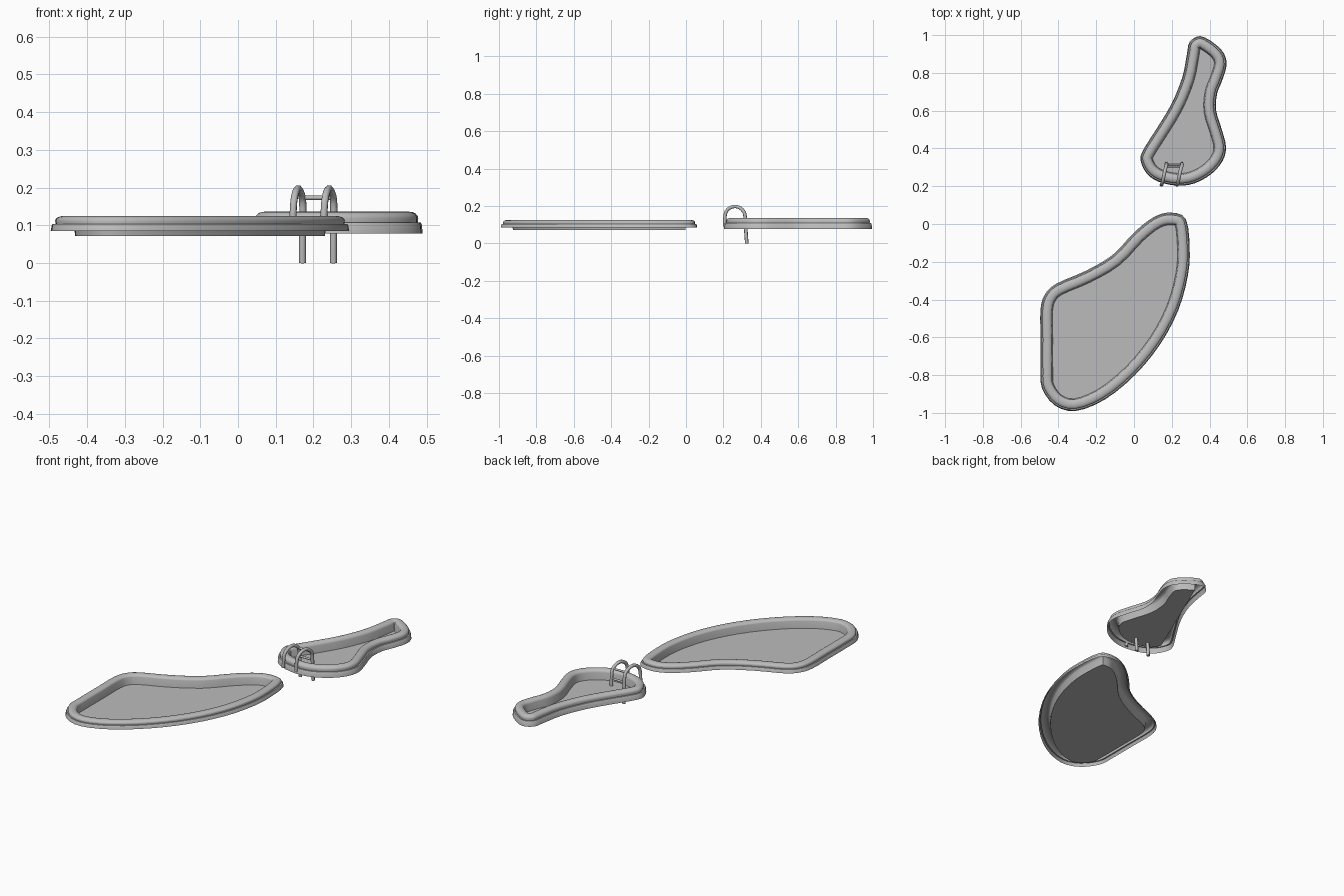
import bpy, bmesh, math
from mathutils import Vector

if "Cube" in bpy.data.objects:
    bpy.data.objects.remove(bpy.data.objects["Cube"], do_unlink=True)

grey = bpy.data.materials.new("plain_grey")
grey.use_nodes = True
colour = (0.5, 0.5, 0.5, 1)
grey.diffuse_color = colour
grey.node_tree.nodes["Principled BSDF"].inputs["Base Color"].default_value = colour


def finish(obj, angle):
    obj.data.materials.append(grey)
    bpy.ops.object.select_all(action="DESELECT")
    obj.select_set(True)
    bpy.context.view_layer.objects.active = obj
    bpy.ops.object.shade_smooth_by_angle(angle=math.radians(angle))


def spline(points, steps, closed):
    """Catmull-Rom curve through the points."""
    n = len(points)
    pts = [Vector(p) for p in points]
    at = (lambda i: pts[i % n]) if closed else (lambda i: pts[max(0, min(n - 1, i))])
    out = []
    for i in range(n if closed else n - 1):
        a, b, c, d = (at(i + k) for k in (-1, 0, 1, 2))
        for s in range(steps):
            t = s / steps
            out.append(0.5 * (2 * b + (c - a) * t + (2 * a - 5 * b + 4 * c - d) * t ** 2
                              + (3 * b - a - 3 * c + d) * t ** 3))
    return out if closed else out + [pts[-1]]


def pool(name, outline, profile):
    """Sweep a rim profile of (inset, height) around a counter-clockwise outline, then fill the floor."""
    path = spline(outline, 3, True)
    n = len(path)
    bm = bmesh.new()
    rings = []
    for inset, z in profile:
        ring = []
        for i, p in enumerate(path):
            along = (path[(i + 1) % n] - path[i - 1]).normalized()
            q = p + Vector((-along.y, along.x)) * inset
            ring.append(bm.verts.new((q.x, q.y, z)))
        rings.append(ring)
    for low, high in zip(rings, rings[1:]):
        for i in range(n):
            j = (i + 1) % n
            bm.faces.new((low[i], low[j], high[j], high[i]))
    bm.faces.new(rings[-1])
    mesh = bpy.data.meshes.new(name)
    bm.to_mesh(mesh)
    bm.free()
    obj = bpy.data.objects.new(name, mesh)
    bpy.context.collection.objects.link(obj)
    finish(obj, 40)


def tube(name, points, radius):
    curve = bpy.data.curves.new(name, "CURVE")
    curve.dimensions = "3D"
    curve.bevel_depth = radius
    curve.bevel_resolution = 2
    curve.use_fill_caps = True
    line = curve.splines.new("POLY")
    line.points.add(len(points) - 1)
    for p, co in zip(line.points, points):
        p.co = (*co, 1)
    temp = bpy.data.objects.new(name, curve)
    bpy.context.collection.objects.link(temp)
    bpy.context.view_layer.update()
    mesh = bpy.data.meshes.new_from_object(temp.evaluated_get(bpy.context.evaluated_depsgraph_get()))
    bpy.data.objects.remove(temp, do_unlink=True)
    mesh.materials.clear()
    obj = bpy.data.objects.new(name, mesh)
    bpy.context.collection.objects.link(obj)
    finish(obj, 50)


def rim_profile(bottom, step, top, floor):
    """Lower band, ledge, rounded coping, inner wall."""
    rise = top - step
    coping = [(0.036 - 0.024 * math.cos(a), step + rise * (0.4 + 0.6 * math.sin(a)))
              for a in (math.pi * k / 8 for k in range(9))]
    return [(0, bottom), (0.003, step - 0.004), (0.006, step), (0.013, step)] + coping + [(0.065, floor)]


# Large pool
pool("large_pool", [
    (.2, .06), (.11, .04), (.005, -.04), (-.115, -.165), (-.26, -.25), (-.41, -.315),
    (-.47, -.37), (-.495, -.45), (-.495, -.61), (-.495, -.77), (-.487, -.87), (-.42, -.96),
    (-.31, -.99), (-.155, -.93), (.005, -.8), (.14, -.635), (.235, -.455), (.285, -.275),
    (.295, -.13), (.275, .025)], rim_profile(.085, .104, .125, .072))

# Small pool
pool("small_pool", [
    (.35, .995), (.295, .965), (.28, .9), (.255, .775), (.195, .63), (.11, .49), (.05, .395),
    (.034, .34), (.065, .27), (.127, .225), (.228, .203), (.32, .215), (.41, .265), (.47, .335),
    (.487, .41), (.465, .5), (.435, .6), (.44, .69), (.465, .755), (.49, .84), (.475, .905),
    (.42, .96)], rim_profile(.078, .108, .136, .08))

# Ladder rails: hoops leaning inward over the rim
rail = [(.145, .207, .09), (.147, .209, .15), (.151, .222, .18), (.157, .25, .196),
        (.163, .28, .194), (.17, .305, .175), (.172, .316, .145), (.171, .32, .07), (.171, .325, 0)]
gap = .082
for side, dx in (("right", 0), ("left", gap)):
    tube(side + "_ladder_rail", spline([(x + dx, y, z) for x, y, z in rail], 3, False), .0095)

# Ladder rungs
for name, (x, y, z) in (("upper_rung", (.17, .306, .173)), ("lower_rung", (.172, .318, .12))):
    tube(name, [(x, y, z), (x + gap, y, z)], .006)
